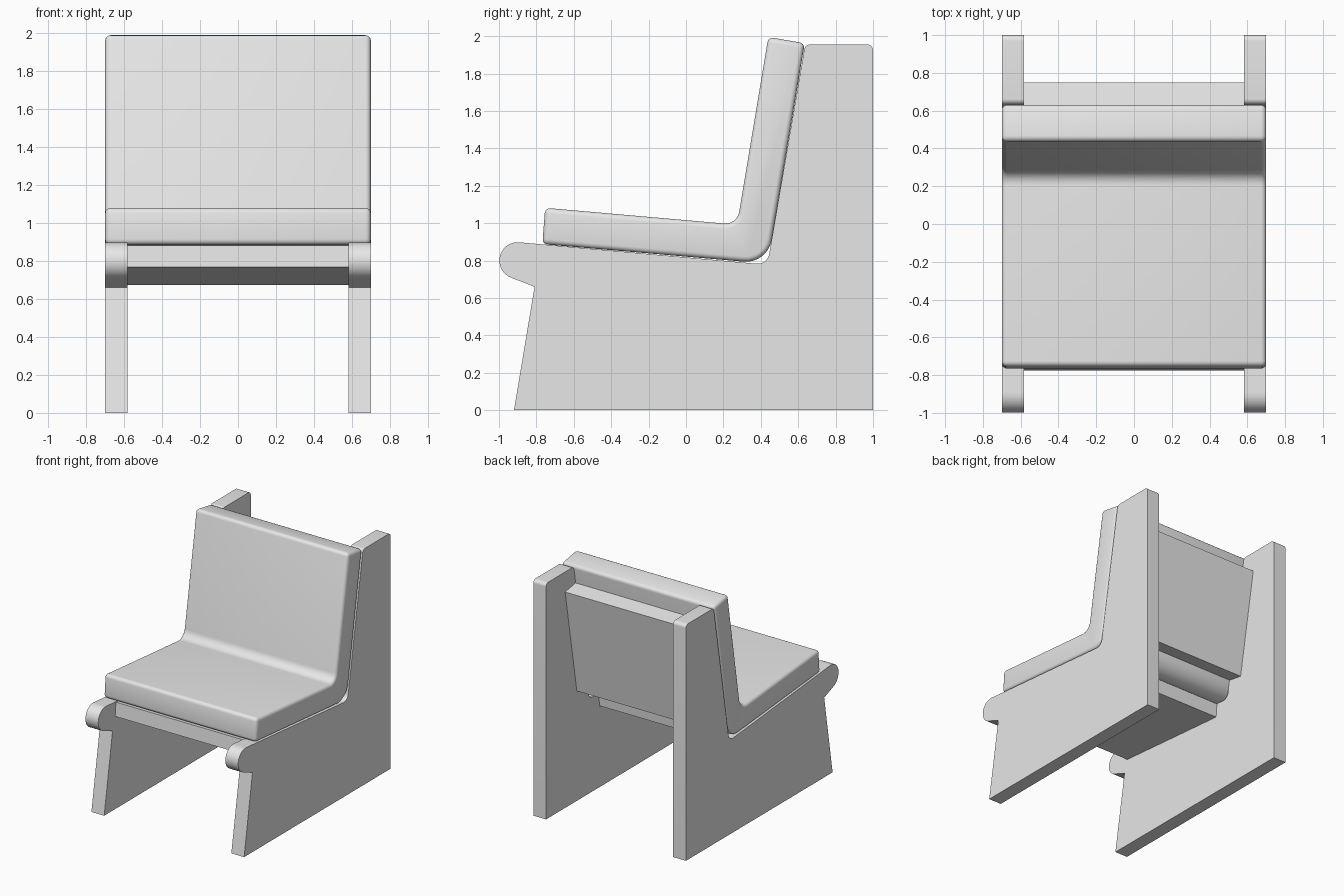
import bpy, bmesh, math
from mathutils import Vector

if "Cube" in bpy.data.objects:
    bpy.data.objects.remove(bpy.data.objects["Cube"])

grey = bpy.data.materials.new("light_grey")
grey.diffuse_color = (0.8, 0.8, 0.8, 1)
grey.use_nodes = True
grey.node_tree.nodes["Principled BSDF"].inputs["Base Color"].default_value = grey.diffuse_color


def round_profile(corners, segs=8):
    """Corners are (y, z, radius); returns the outline with filleted corners."""
    out = []
    n = len(corners)
    for i, (y, z, r) in enumerate(corners):
        p = Vector((y, z))
        if r == 0:
            out.append(p)
            continue
        a = (Vector(corners[i - 1][:2]) - p).normalized()
        b = (Vector(corners[(i + 1) % n][:2]) - p).normalized()
        half = a.angle(b) / 2
        centre = p + (a + b).normalized() * (r / math.sin(half))
        start = p + a * (r / math.tan(half)) - centre
        end = p + b * (r / math.tan(half)) - centre
        sweep = math.pi - 2 * half
        for k in range(segs + 1):
            t = k / segs
            out.append(centre + (start * math.sin((1 - t) * sweep)
                                 + end * math.sin(t * sweep)) / math.sin(sweep))
    return out


def extrude_part(name, outline, x0, x1, bevel=0):
    """Side outline extruded along x, with optional rounding of its sharp edges."""
    bm = bmesh.new()
    face = bm.faces.new([bm.verts.new((x0, p[0], p[1])) for p in outline])
    ext = bmesh.ops.extrude_face_region(bm, geom=[face], use_keep_orig=True)
    moved = [g for g in ext["geom"] if isinstance(g, bmesh.types.BMVert)]
    bmesh.ops.translate(bm, verts=moved, vec=(x1 - x0, 0, 0))
    bmesh.ops.recalc_face_normals(bm, faces=bm.faces[:])
    if bevel:
        sharp = [e for e in bm.edges if e.calc_face_angle(0) > math.radians(40)]
        bmesh.ops.bevel(bm, geom=sharp, offset=bevel, segments=4, profile=0.5,
                        affect='EDGES', clamp_overlap=True)
    mesh = bpy.data.meshes.new(name)
    bm.to_mesh(mesh)
    bm.free()
    mesh.materials.append(grey)
    obj = bpy.data.objects.new(name, mesh)
    bpy.context.collection.objects.link(obj)
    bpy.ops.object.select_all(action='DESELECT')
    obj.select_set(True)
    bpy.context.view_layer.objects.active = obj
    bpy.ops.object.shade_smooth_by_angle(angle=math.radians(30))
    return obj


# Side panels: straight back, slanted front foot and rounded arm nose
nose = [(-0.90 + 0.098 * math.cos(math.radians(a)),
         0.80 + 0.098 * math.sin(math.radians(a)), 0) for a in range(85, 251, 11)]
panel = round_profile([(-0.81, 0.66, 0), (-0.92, 0, 0), (1.0, 0, 0),
                       (1.0, 1.955, 0.03), (0.637, 1.955, 0.03),
                       (0.435, 0.778, 0.06)] + nose)
extrude_part("right_side_panel", panel, 0.583, 0.70)
extrude_part("left_side_panel", panel, -0.70, -0.583)

# One-piece seat and back cushion
cushion = round_profile([(-0.753, 1.082, 0), (0.273, 0.992, 0.075),
                         (0.44, 1.995, 0), (0.635, 1.962, 0),
                         (0.437, 0.783, 0.14), (-0.768, 0.888, 0)])
extrude_part("cushion", cushion, -0.70, 0.70, bevel=0.028)

# Boards between the panels
seat_board = [(-0.766, 0.882), (0.31, 0.788), (0.30, 0.674), (-0.776, 0.768)]
extrude_part("seat_board", seat_board, -0.585, 0.585)
back_board = [(0.613, 1.812), (0.75, 1.789), (0.597, 0.91), (0.465, 0.932)]
extrude_part("back_board", back_board, -0.585, 0.585)
